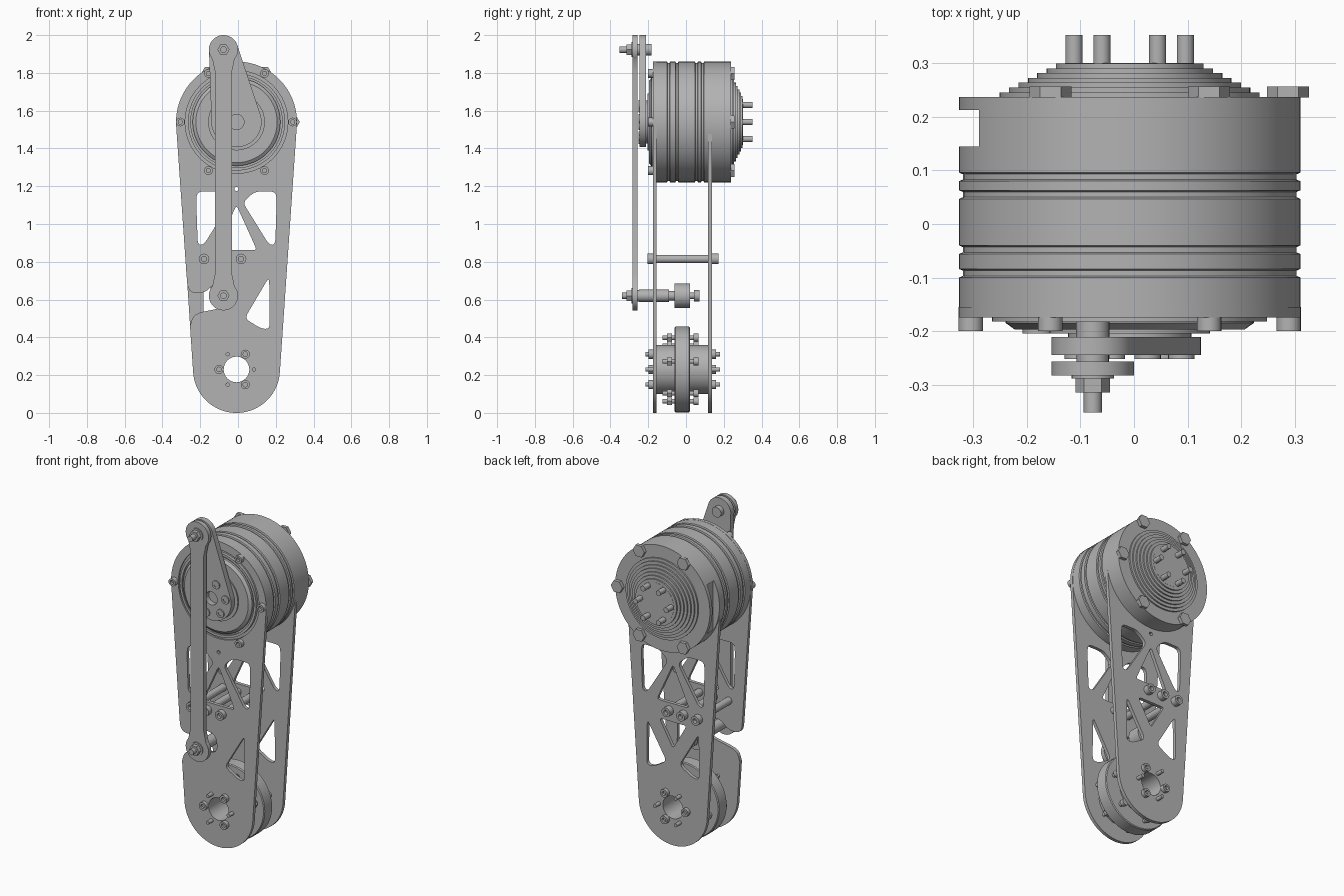
import bpy, bmesh
from math import sin, cos, pi, radians
from mathutils import Matrix, Vector

cube = bpy.data.objects.get("Cube")
if cube:
    bpy.data.objects.remove(cube, do_unlink=True)

metal = bpy.data.materials.new("grey metal")
metal.use_nodes = True
grey = (0.45, 0.45, 0.45, 1)
metal.diffuse_color = grey
metal.node_tree.nodes["Principled BSDF"].inputs["Base Color"].default_value = grey

CX = -0.008                 # centre line of the leg
MOTOR = (CX, 1.54)          # motor axis (x, z)
HUB = (CX, 0.23)            # lower joint axis
PIN_TOP, PIN_LOW = (-0.077, 1.923), (-0.077, 0.62)
made = []


def add(name, mesh):
    mesh.materials.clear()
    mesh.materials.append(metal)
    ob = bpy.data.objects.new(name, mesh)
    bpy.context.collection.objects.link(ob)
    made.append(ob)
    return ob


def lathe(name, c, profile, n=32, closed=False):
    """Spin a profile of (y, radius) points about the y axis through c."""
    bm = bmesh.new()
    vs = [bm.verts.new((r, y, 0)) for y, r in profile]
    es = [bm.edges.new(p) for p in zip(vs, vs[1:])]
    if closed:
        es.append(bm.edges.new((vs[-1], vs[0])))
    bmesh.ops.spin(bm, geom=vs + es, cent=(0, 0, 0), axis=(0, 1, 0),
                   angle=2 * pi, steps=n, use_merge=True)
    bmesh.ops.remove_doubles(bm, verts=bm.verts, dist=1e-5)
    bmesh.ops.recalc_face_normals(bm, faces=bm.faces)
    bm.transform(Matrix.Translation((c[0], 0, c[1])))
    me = bpy.data.meshes.new(name)
    bm.to_mesh(me)
    bm.free()
    return add(name, me)


def rod(name, c, y0, y1, r, n=24):
    return lathe(name, c, [(y0, 0), (y0, r), (y1, r), (y1, 0)], n)


def socket_head(name, c, base, tip, r):
    """Round screw head with a hexagon-sized recess in its outer end."""
    deep = base + (tip - base) * 0.4
    return lathe(name, c, [(base, 0), (base, r), (tip, r), (tip, r * 0.5),
                           (deep, r * 0.5), (deep, 0)], 20)


def ring(c, r, angles):
    return [(c[0] + r * cos(radians(a)), c[1] + r * sin(radians(a))) for a in angles]


def arc(c, r, a0=0, a1=360, n=48):
    return ring(c, r, [a0 + (a1 - a0) * i / n for i in range(n + (a1 - a0 < 360))])


def rounded(points, r, closed=True):
    """Replace the corners of a polygon with small curves."""
    pts, out = [Vector(p) for p in points], []
    for i, p in enumerate(pts):
        if not closed and i in (0, len(pts) - 1):
            out.append(p)
            continue
        a, b = pts[i - 1] - p, pts[(i + 1) % len(pts)] - p
        a = p + a.normalized() * min(r, a.length * 0.48)
        b = p + b.normalized() * min(r, b.length * 0.48)
        out += [a * (1 - t) ** 2 + p * 2 * t * (1 - t) + b * t * t
                for t in (0, 0.25, 0.5, 0.75, 1)]
    return [tuple(p) for p in out]


def plate(name, y0, y1, outline, holes=()):
    """Flat plate in the xz plane with holes."""
    cu = bpy.data.curves.new(name, 'CURVE')
    cu.dimensions, cu.fill_mode = '2D', 'BOTH'
    cu.extrude = (y1 - y0) / 2
    for loop in [outline, *holes]:
        sp = cu.splines.new('POLY')
        sp.points.add(len(loop) - 1)
        for q, p in zip(sp.points, loop):
            q.co = (p[0], p[1], 0, 1)
        sp.use_cyclic_u = True
    tmp = bpy.data.objects.new(name, cu)
    bpy.context.collection.objects.link(tmp)
    bpy.context.view_layer.update()
    me = bpy.data.meshes.new_from_object(
        tmp.evaluated_get(bpy.context.evaluated_depsgraph_get()))
    bpy.data.objects.remove(tmp, do_unlink=True)
    bm = bmesh.new()
    bm.from_mesh(me)
    bmesh.ops.remove_doubles(bm, verts=bm.verts, dist=1e-5)
    bmesh.ops.recalc_face_normals(bm, faces=bm.faces)
    bm.transform(Matrix.Translation((0, (y0 + y1) / 2, 0)) @ Matrix.Rotation(pi / 2, 4, 'X'))
    bm.to_mesh(me)
    bm.free()
    me.name = name
    return add(name, me)


def mirror(loop):
    return [(2 * CX - x, z) for x, z in reversed(loop)]


# Side plates with lightening holes
upper = rounded([(0.025, 1.115), (0.09, 1.172), (0.2, 1.172), (0.205, 1.12),
                 (0.197, 0.89), (0.165, 0.89)], 0.03)
centre = rounded([(CX, 1.1), (0.1, 0.862), (-0.116, 0.862)], 0.02)
lower = rounded([(0.165, 0.72), (0.168, 0.445), (0.125, 0.445), (0.035, 0.5)], 0.03)
inverted = rounded([(-0.1, 0.75), (0.084, 0.75), (CX, 0.59)], 0.02)
common = [upper, mirror(upper), centre, lower,
          arc((CX, 1.185), 0.011, n=12), arc(HUB, 0.068, n=32)]
notch = rounded([(-0.274, 0.75), (-0.265, 0.635), (-0.17, 0.635), (-0.13, 0.685),
                 (-0.03, 0.685), (-0.012, 0.575), (-0.09, 0.555), (-0.235, 0.525),
                 (-0.254, 0.46)], 0.05, closed=False)
foot = arc(HUB, 0.23, 184, 356)
plate("front_plate", -0.175, -0.155, arc(MOTOR, 0.32, -4, 184, 64) + notch + foot,
      common + [arc(MOTOR, 0.272, n=64)])
plate("back_plate", 0.116, 0.137, arc(MOTOR, 0.316, -4, 184, 64) + foot,
      common + [mirror(lower), inverted])

# Motor: rotor face, ribbed housing and stepped back cover
profile = [(-0.212, 0), (-0.212, 0.115), (-0.205, 0.115), (-0.205, 0.15), (-0.197, 0.15),
           (-0.197, 0.215), (-0.185, 0.232), (-0.172, 0.232), (-0.172, 0.242),
           (-0.182, 0.242), (-0.182, 0.257), (-0.165, 0.257), (-0.165, 0.3),
           (-0.156, 0.3), (-0.156, 0.319), (-0.125, 0.319)]
for y in (-0.092, -0.048, 0.055, 0.088):
    profile += [(y - 0.008, 0.319), (y - 0.005, 0.312), (y + 0.005, 0.312), (y + 0.008, 0.319)]
profile += [(0.12, 0.319), (0.237, 0.319)]
for i in range(8):
    r = 0.243 - 0.0175 * i
    profile += [(0.237 + 0.009 * i, r), (0.246 + 0.009 * i - (i == 7) * 0.008, r)]
profile.append((0.301, 0))
motor = lathe("motor_housing", MOTOR, profile, 96)

# Cable opening on the right side of the housing
bm = bmesh.new()
bmesh.ops.create_cube(bm, size=1, matrix=Matrix.Translation((-0.335, 0.179, MOTOR[1]))
                      @ Matrix.Diagonal((0.1, 0.068, 0.3, 1)))
me = bpy.data.meshes.new("cable_cutter")
bm.to_mesh(me)
bm.free()
cutter = bpy.data.objects.new("cable_cutter", me)
bpy.context.collection.objects.link(cutter)
cutter.hide_render = True
cutter.hide_set(True)
cut = motor.modifiers.new("cable_opening", 'BOOLEAN')
cut.operation, cut.object, cut.solver = 'DIFFERENCE', cutter, 'EXACT'
bpy.context.view_layer.objects.active = motor
bpy.ops.object.modifier_apply(modifier=cut.name)
bpy.data.objects.remove(cutter, do_unlink=True)

# Motor fasteners and output pins
sixty = range(0, 360, 60)
for c in ring(MOTOR, 0.297, sixty):
    socket_head("motor_front_screw", c, -0.175, -0.2, 0.023)
for c in ring(MOTOR, 0.296, (0, 60, 120, 240, 300)):
    rod("motor_back_bolt", c, 0.236, 0.257, 0.039, 6)
for c in ring(MOTOR, 0.104, sixty):
    rod("motor_back_pin", c, 0.3, 0.353, 0.016)

# Crank arm on the rotor
plate("crank_arm", -0.245, -0.211, arc(MOTOR, 0.133, 176, 376) + arc(PIN_TOP, 0.077, 16, 176),
      [arc(MOTOR, 0.04, n=24)])
for c in ring(MOTOR, 0.098, range(10, 370, 60)):
    socket_head("crank_screw", c, -0.245, -0.252, 0.025)

# Connecting rod with round eyes
(px, top), (_, low) = PIN_TOP, PIN_LOW
plate("connecting_rod", -0.283, -0.257,
      arc(PIN_TOP, 0.077, -40, 220) + [(px - 0.044, top - 0.12), (px - 0.044, low + 0.12)]
      + arc(PIN_LOW, 0.077, 140, 400) + [(px + 0.044, low + 0.12), (px + 0.044, top - 0.12)])

# Pivot bolts, nuts and washers
for c, end in ((PIN_TOP, -0.19), (PIN_LOW, 0.06)):
    rod("pivot_shaft", c, -0.352 if c == PIN_TOP else -0.34, end, 0.017)
    rod("pivot_nut", c, -0.315, -0.288, 0.032, 6)
    rod("pivot_washer", c, -0.289, -0.283, 0.04)
    rod("pivot_spacer", c, -0.257, -0.245, 0.03)
rod("crank_pivot_head", PIN_TOP, -0.211, -0.182, 0.031)
lathe("pivot_sleeve", PIN_LOW, [(-0.25, 0), (-0.25, 0.033), (-0.09, 0.033), (-0.09, 0.025),
                                (-0.06, 0.025), (-0.06, 0.065), (0.02, 0.065), (0.02, 0)])
rod("lower_pivot_head", PIN_LOW, 0.042, 0.072, 0.03)

# Standoffs between the plates
for x in (-0.18, -0.082, 0.016):
    c = (x, 0.815)
    rod("standoff", c, -0.155, 0.116, 0.022)
    socket_head("standoff_front_screw", c, -0.175, -0.205, 0.028)
    socket_head("standoff_back_screw", c, 0.137, 0.172, 0.028)

# Lower joint hub with flange
lathe("joint_hub", HUB, [(-0.155, 0.068), (-0.155, 0.13), (-0.06, 0.13), (-0.06, 0.222),
                         (-0.055, 0.227), (0.015, 0.227), (0.02, 0.222), (0.02, 0.13),
                         (0.116, 0.13), (0.116, 0.068)], 64, closed=True)
for c in ring(HUB, 0.093, (60, 180, 300)):
    socket_head("hub_front_screw", c, -0.175, -0.198, 0.024)
    socket_head("hub_back_screw", c, 0.137, 0.16, 0.024)
for c in ring(HUB, 0.093, (0, 120, 240)):
    rod("hub_pin", c, -0.215, 0.18, 0.011, 16)
for c in ring(HUB, 0.175, range(14, 374, 60)):
    rod("flange_bolt", c, -0.125, 0.04, 0.012, 16)
    rod("flange_nut", c, -0.1, -0.075, 0.024, 6)
    rod("flange_bolt_head", c, 0.04, 0.065, 0.021, 16)

# Smooth round surfaces, keep edges sharp
for ob in bpy.context.selected_objects:
    ob.select_set(False)
for ob in made:
    ob.select_set(True)
bpy.context.view_layer.objects.active = motor
bpy.ops.object.shade_smooth_by_angle(angle=radians(30))
